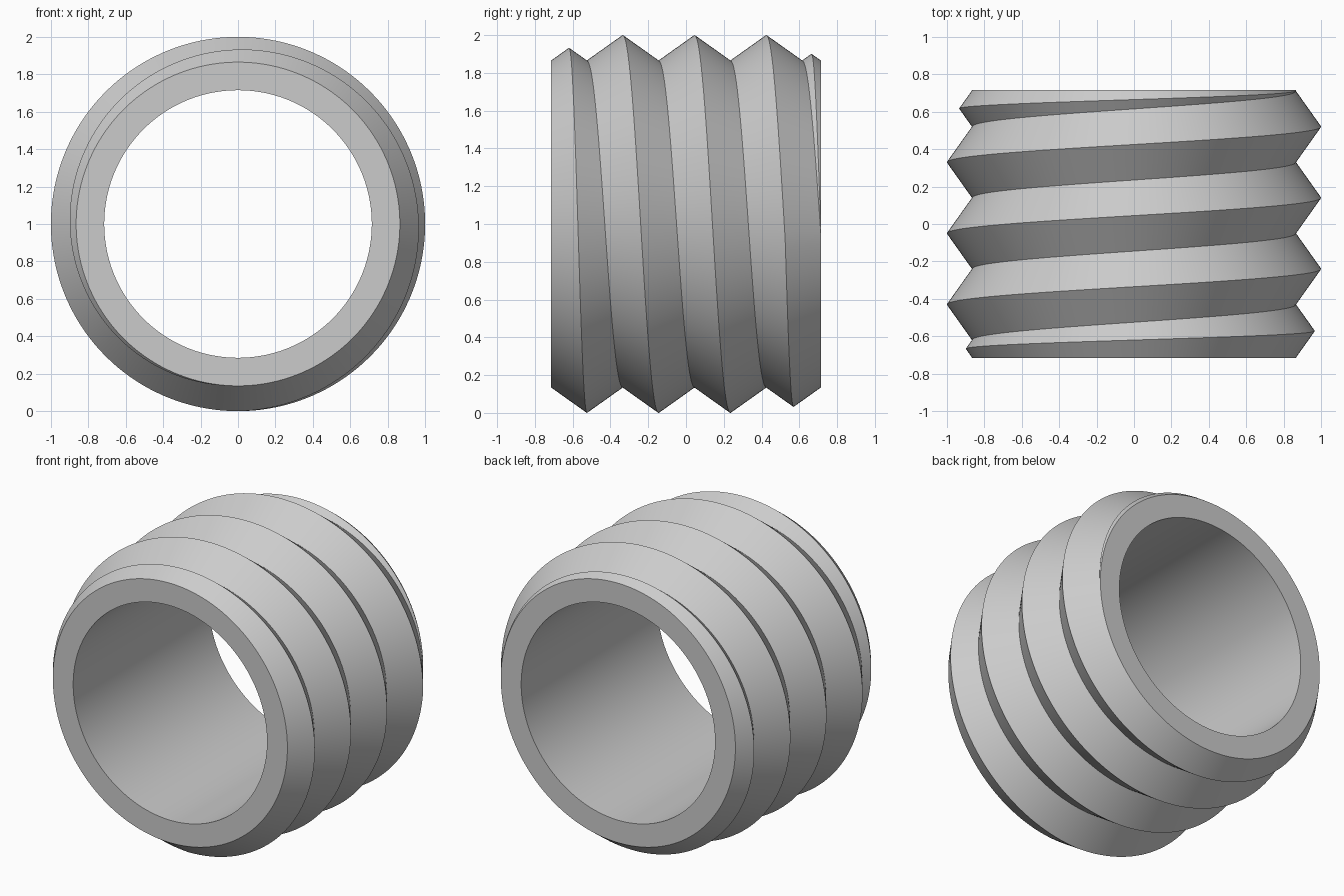
import bpy, bmesh, math

cube = bpy.data.objects.get("Cube")
if cube:
    bpy.data.objects.remove(cube, do_unlink=True)

HALF = 0.715      # half length along y
PITCH = 0.38
ROOT = 0.865      # thread root radius
CREST = 1.0
BORE = 0.715
STEPS = 152       # segments per turn
SLOPE = (CREST - ROOT) / (PITCH / 2)


def thread_profile(turn):
    """(radius, y) loop of the wall at one angle, with end teeth cut short."""
    roots = [-HALF] + [min(HALF, -HALF + PITCH * (turn + k)) for k in range(5)]
    points = [(BORE, -HALF), (ROOT, -HALF)]
    for a, b in zip(roots, roots[1:]):
        points.append((ROOT + SLOPE * (b - a) / 2, (a + b) / 2))
        points.append((ROOT, b))
    return points + [(BORE, HALF)]


# Sweep the profile once around the bore; the seam joins one tooth further on
bm = bmesh.new()
columns = []
for i in range(STEPS + 1):
    turn = i / STEPS
    angle = math.pi + math.tau * turn
    columns.append([bm.verts.new((r * math.sin(angle), y, 1 + r * math.cos(angle)))
                    for r, y in thread_profile(turn)])
for left, right in zip(columns, columns[1:]):
    for j in range(len(left)):
        k = (j + 1) % len(left)
        bm.faces.new((left[j], left[k], right[k], right[j]))
bmesh.ops.remove_doubles(bm, verts=bm.verts, dist=0.0002)
bmesh.ops.recalc_face_normals(bm, faces=bm.faces)

mesh = bpy.data.meshes.new("threaded_sleeve")
bm.to_mesh(mesh)
bm.free()
sleeve = bpy.data.objects.new("threaded_sleeve", mesh)
bpy.context.collection.objects.link(sleeve)

# Plain grey
grey = bpy.data.materials.new("light_grey")
grey.use_nodes = True
colour = (0.6, 0.6, 0.6, 1)
grey.diffuse_color = colour
grey.node_tree.nodes["Principled BSDF"].inputs["Base Color"].default_value = colour
mesh.materials.append(grey)

# Smooth flanks, sharp crests, roots and rims
bpy.context.view_layer.objects.active = sleeve
sleeve.select_set(True)
bpy.ops.object.shade_smooth_by_angle(angle=math.radians(30))
